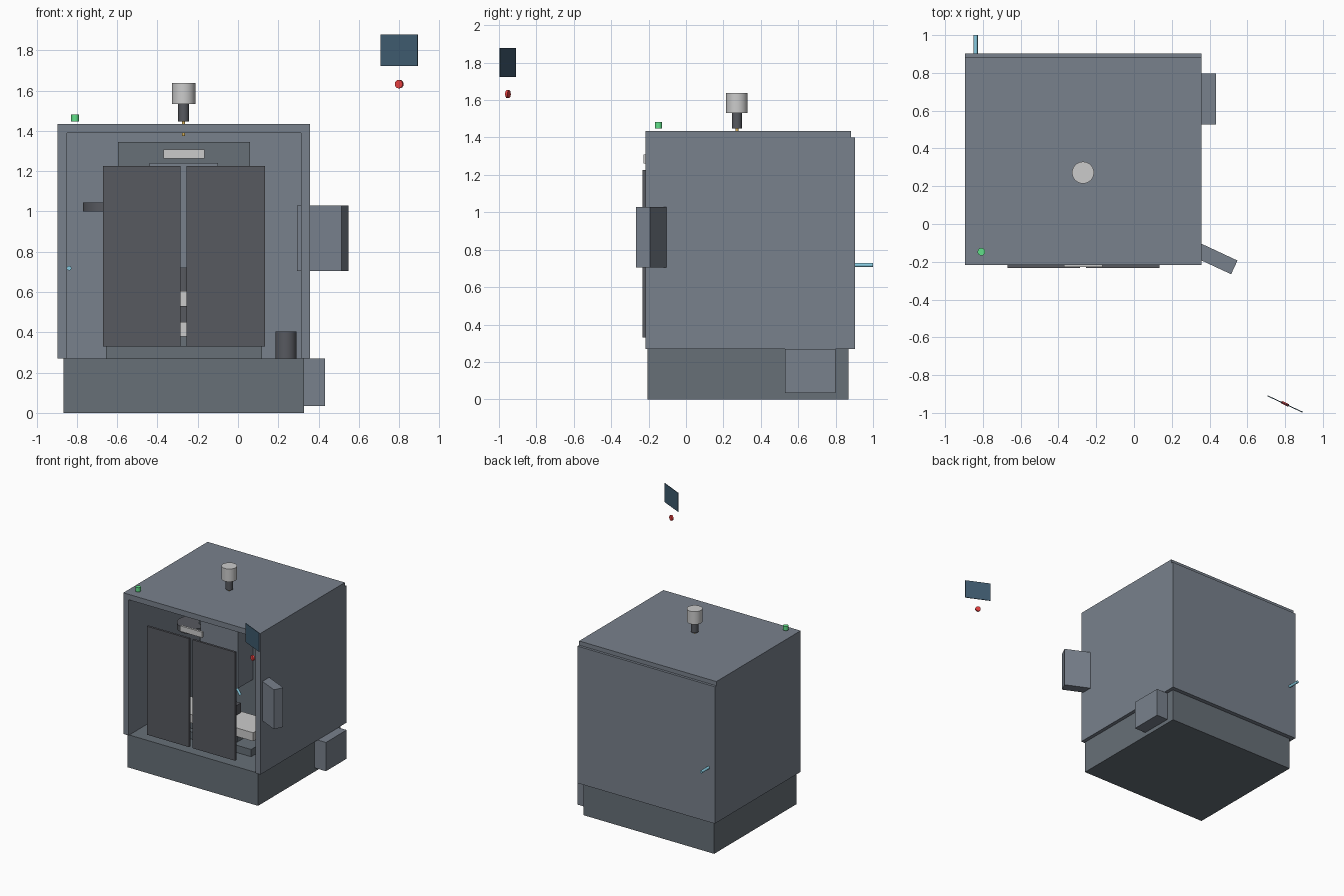
import bpy
from math import radians

if "Cube" in bpy.data.objects:
    bpy.data.objects.remove(bpy.data.objects["Cube"])


def mat(name, r, g, b):
    m = bpy.data.materials.new(name)
    m.diffuse_color = (r, g, b, 1)
    m.use_nodes = True
    m.node_tree.nodes["Principled BSDF"].inputs["Base Color"].default_value = m.diffuse_color
    return m


PANEL = mat("panel_blue_grey", 0.19, 0.22, 0.265)
IRON = mat("cast_grey", 0.135, 0.16, 0.185)
DARK = mat("dark_grey", 0.095, 0.10, 0.115)
WHITE = mat("light_metal", 1.0, 1.0, 1.0)
SCREEN = mat("screen_blue", 0.05, 0.105, 0.16)
RED = mat("red", 0.80, 0.05, 0.05)
GREEN = mat("green", 0.12, 0.75, 0.25)
CYAN = mat("coolant_blue", 0.25, 0.60, 0.75)
BRASS = mat("brass", 0.65, 0.42, 0.10)


def box(name, x, y, z, m):
    """Box from (min, max) pairs."""
    bpy.ops.mesh.primitive_cube_add(
        size=1, location=[(a + b) / 2 for a, b in (x, y, z)])
    o = bpy.context.object
    o.name = name
    o.scale = [b - a for a, b in (x, y, z)]
    bpy.ops.object.transform_apply(location=False, rotation=False, scale=True)
    o.data.materials.append(m)
    return o


def cyl(name, loc, r, depth, m, rot=(0, 0, 0), n=32):
    bpy.ops.mesh.primitive_cylinder_add(
        vertices=n, radius=r, depth=depth, location=loc, rotation=rot)
    o = bpy.context.object
    o.name = name
    bpy.ops.object.shade_smooth_by_angle(angle=radians(35))
    o.data.materials.append(m)
    return o


def vcyl(name, x, y, z, r, m):
    return cyl(name, (x, y, (z[0] + z[1]) / 2), r, z[1] - z[0], m)


CX = -0.27  # machine centre line

# Base and open-fronted enclosure
box("base", (-0.865, 0.328), (-0.207, 0.868), (0, 0.27), IRON)
box("left_wall", (-0.895, -0.848), (-0.217, 0.885), (0.27, 1.40), PANEL)
box("right_wall", (0.313, 0.358), (-0.217, 0.885), (0.27, 1.40), PANEL)
box("back_wall", (-0.895, 0.358), (0.86, 0.903), (0.27, 1.40), PANEL)
box("roof", (-0.895, 0.358), (-0.217, 0.882), (1.39, 1.435), PANEL)

# Sliding doors and work light
for side, x in (("left", (-0.67, -0.285)), ("right", (-0.255, 0.135))):
    box(side + "_door", x, (-0.232, -0.214), (0.33, 1.225), DARK)
box("work_light", (-0.37, -0.167), (-0.228, -0.21), (1.262, 1.308), WHITE)

# Bed, saddle, table, vise and workpiece
box("bed", (-0.655, 0.12), (0.0, 0.50), (0.27, 0.33), IRON)
box("saddle", (-0.50, -0.04), (0.05, 0.30), (0.33, 0.38), IRON)
box("table", (-0.65, 0.11), (0.04, 0.30), (0.38, 0.45), WHITE)
box("vise", (-0.37, -0.17), (0.09, 0.28), (0.45, 0.53), DARK)
box("workpiece", (-0.32, -0.22), (0.13, 0.25), (0.53, 0.605), WHITE)

# Column, head and spindle
box("column", (-0.595, 0.06), (0.34, 0.75), (0.27, 1.345), IRON)
box("spindle_head", (-0.44, -0.10), (0.14, 0.34), (0.72, 1.24), PANEL)
vcyl("spindle_nose", CX, 0.22, (0.605, 0.735), 0.06, DARK)
cyl("coolant_nozzle", (-0.18, 0.26, 0.635), 0.010, 0.07, CYAN,
    (0, radians(-35), 0), 16)

# Tool magazine and chip bucket
vcyl("tool_magazine", -0.65, 0.34, (1.0, 1.045), 0.12, DARK)
vcyl("chip_bucket", 0.238, 0.10, (0.27, 0.405), 0.053, DARK)

# Motor stack and status lamp above the roof
vcyl("lead_screw", CX, 0.272, (1.375, 1.455), 0.008, BRASS)
vcyl("motor_coupling", CX, 0.272, (1.447, 1.532), 0.027, DARK)
vcyl("axis_motor", CX, 0.272, (1.532, 1.638), 0.058, WHITE)
vcyl("status_lamp", -0.808, -0.147, (1.447, 1.482), 0.02, GREEN)

# Side tank and rear coolant pipe
box("side_tank", (0.30, 0.433), (0.528, 0.798), (0.033, 0.27), PANEL)
cyl("coolant_pipe", (-0.838, 0.90, 0.718), 0.011, 0.20, CYAN,
    (radians(90), 0, 0), 16)

# Angled control box, with display and stop button
A = radians(-25)


def angled(name, centre, size, m):
    o = box(name, *[(c - s / 2, c + s / 2) for c, s in zip(centre, size)], m)
    o.rotation_euler.z = A
    return o


angled("control_box", (0.420, -0.178, 0.867), (0.245, 0.08, 0.325), PANEL)
angled("control_screen", (0.800, -0.953, 1.80), (0.204, 0.005, 0.155), SCREEN)
cyl("stop_button", (0.80, -0.952, 1.632), 0.021, 0.014, RED,
    (radians(90), 0, A), 24)
